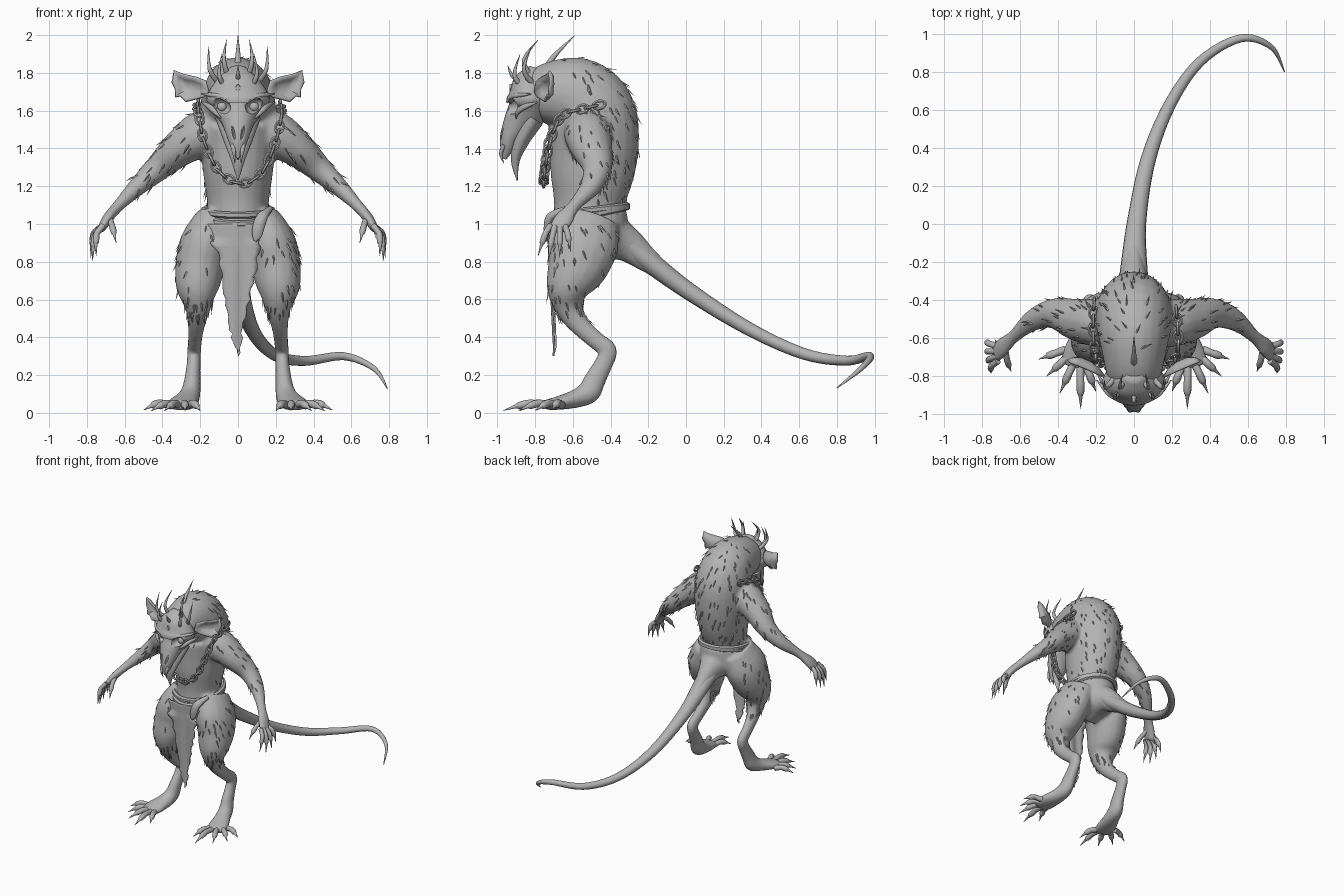
import bpy, bmesh, math, random
from mathutils import Vector, Matrix

random.seed(4)
X, Y, Z = Vector((1, 0, 0)), Vector((0, 1, 0)), Vector((0, 0, 1))
cube = bpy.data.objects.get("Cube")
if cube:
    bpy.data.objects.remove(cube)

grey = bpy.data.materials.new("plain_grey")
grey.use_nodes = True
grey.diffuse_color = (0.45, 0.45, 0.45, 1)
for node in grey.node_tree.nodes:
    if node.type == 'BSDF_PRINCIPLED':
        node.inputs["Base Color"].default_value = grey.diffuse_color


def catmull(pts, steps):
    """Smooth path through points of any dimension."""
    out = []
    for i in range(len(pts) - 1):
        a, b, c, d = (pts[max(i - 1, 0)], pts[i], pts[i + 1], pts[min(i + 2, len(pts) - 1)])
        for k in range(steps):
            t = k / steps
            out.append(tuple(q + t * (r - p) / 2 + t * t * (p - 2.5 * q + 2 * r - s / 2)
                             + t ** 3 * (1.5 * (q - r) + (s - p) / 2)
                             for p, q, r, s in zip(a, b, c, d)))
    return out + [tuple(pts[-1])]


def loft(bm, pts, ref=X, segs=14, steps=4, closed=False):
    """Elliptical tube through (x, y, z, width, depth) points."""
    if steps > 1:
        pts = catmull(pts, steps)
    n, rings = len(pts), []
    for i, p in enumerate(pts):
        a = pts[i - 1] if i or closed else p
        b = pts[(i + 1) % n] if closed or i < n - 1 else p
        t = (Vector(b[:3]) - Vector(a[:3])).normalized()
        u = (ref - t * ref.dot(t)).normalized()
        v = t.cross(u)
        angles = [math.tau * k / segs for k in range(segs)]
        rings.append([bm.verts.new(Vector(p[:3]) + u * max(p[3], .001) * math.cos(g)
                                   + v * max(p[4], .001) * math.sin(g)) for g in angles])
    for i in range(n if closed else n - 1):
        r, s = rings[i], rings[(i + 1) % n]
        for k in range(segs):
            m = (k + 1) % segs
            bm.faces.new((r[k], r[m], s[m], s[k]))
    if not closed:
        bm.faces.new(rings[0])
        bm.faces.new(rings[-1])


def finish(name, bm, smooth=True):
    bmesh.ops.recalc_face_normals(bm, faces=bm.faces)
    mesh = bpy.data.meshes.new(name)
    bm.to_mesh(mesh)
    bm.free()
    mesh.materials.append(grey)
    obj = bpy.data.objects.new(name, mesh)
    bpy.context.collection.objects.link(obj)
    bpy.ops.object.select_all(action='DESELECT')
    obj.select_set(True)
    bpy.context.view_layer.objects.active = obj
    if smooth:
        bpy.ops.object.shade_smooth_by_angle(angle=math.radians(50))
    return obj


def flip(pts, s):
    return [(p[0] * s, *p[1:]) for p in pts]


def digit(bm, start, tip, bulge, radius, s):
    """Finger or toe ending in a claw."""
    a, b = Vector(start), Vector(tip)
    pts = []
    for t, lift, r in ((0, 0, 1), (.35, 1, .9), (.5, 1, .95), (.65, .8, .85), (.72, .7, .5), (1, 0, .05)):
        pts.append((*(a.lerp(b, t) + Vector(bulge) * lift), r * radius, r * radius))
    loft(bm, flip(pts, s), segs=10, steps=3)


# Body: torso with hunched neck, tail root, arms and legs fused into one skin
bm = bmesh.new()
loft(bm, [(0, -.52, .84, .1, .12), (0, -.51, .95, .185, .19), (0, -.51, 1.03, .175, .2),
          (0, -.515, 1.1, .162, .185), (0, -.5, 1.25, .182, .22), (0, -.485, 1.42, .2, .235),
          (0, -.5, 1.58, .205, .235), (0, -.575, 1.67, .19, .215), (0, -.69, 1.69, .165, .18),
          (0, -.8, 1.67, .14, .14), (0, -.86, 1.64, .09, .08)], segs=24)
loft(bm, [(0, -.5, .95, .18, .17), (0, -.4, .93, .14, .13), (0, -.31, .89, .085, .095),
          (0, -.22, .82, .058, .07), (0, -.12, .745, .045, .05)], segs=18)
arm = [(.1, -.53, 1.5, .12, .12), (.2, -.52, 1.47, .125, .125), (.31, -.5, 1.4, .11, .098),
       (.42, -.47, 1.3, .08, .072), (.53, -.505, 1.2, .058, .05), (.63, -.59, 1.1, .035, .032),
       (.69, -.645, 1.03, .052, .028), (.725, -.68, .97, .052, .022)]
leg = [(.12, -.5, 1.03, .1, .15), (.17, -.54, .9, .135, .185), (.2, -.575, .78, .132, .165),
       (.215, -.625, .66, .113, .118), (.212, -.62, .56, .07, .078), (.22, -.57, .47, .046, .056),
       (.228, -.48, .385, .037, .048), (.232, -.415, .33, .037, .05), (.235, -.437, .26, .037, .05),
       (.242, -.485, .17, .044, .058), (.25, -.515, .11, .052, .062), (.265, -.58, .075, .062, .05),
       (.295, -.68, .05, .08, .036), (.31, -.75, .04, .075, .026)]
for s in (1, -1):
    loft(bm, flip(arm, s), ref=Y, segs=16)
    loft(bm, flip(leg, s), segs=18)
body = finish("body", bm)
remesh = body.modifiers.new("fuse", 'REMESH')
remesh.mode = 'VOXEL'
remesh.voxel_size = .013
remesh.use_smooth_shade = True
relax = body.modifiers.new("relax", 'SMOOTH')
relax.iterations = 4

# Clawed fingers and toes
bm = bmesh.new()
finger_tips = [(.75, -.785, .83), (.77, -.73, .805), (.78, -.67, .82), (.78, -.61, .85)]
toe_tips = [(.5, -.71, .015), (.46, -.8, .01), (.39, -.89, .01), (.28, -.97, .01), (.2, -.88, .01)]
for s in (1, -1):
    for k, tip in enumerate(finger_tips):
        digit(bm, (.715, -.72 + k * .026, .99), tip, (.018, 0, .02), .018, s)
    digit(bm, (.68, -.65, 1.03), (.645, -.775, .9), (0, -.015, .01), .018, s)
    for k, tip in enumerate(toe_tips):
        digit(bm, (.36 - k * .026, -.66 - min(k, 3) * .025, .04), tip, (0, 0, .02), .022, s)
finish("fingers_and_toes", bm)

# Tail
bm = bmesh.new()
loft(bm, [(0, -.3, .885, .06, .08), (0, -.22, .82, .058, .07),
          (.015, .02, .64, .046, .05), (.075, .34, .44, .036, .04), (.19, .63, .31, .031, .032),
          (.35, .855, .275, .026, .026), (.56, .975, .3, .021, .021),
          (.72, .93, .235, .014, .014), (.79, .8, .13, .003, .003)], ref=Z, segs=16, steps=6)
finish("tail", bm)

# Skull mask with carved eye sockets and nostrils
bm = bmesh.new()
loft(bm, [(0, -.8, 1.83, .04, .03), (0, -.82, 1.76, .115, .09), (0, -.83, 1.69, .16, .105),
          (0, -.835, 1.65, .165, .118), (0, -.845, 1.6, .13, .11), (0, -.89, 1.54, .088, .08),
          (0, -.935, 1.46, .058, .053), (0, -.95, 1.4, .036, .036), (0, -.965, 1.345, .006, .012)],
     segs=28)
mask = finish("skull_mask", bm)


def ellipsoid(bm, place, size, tilt=0):
    m = Matrix.Translation(place) @ Matrix.Rotation(tilt, 4, 'Y') @ Matrix.Diagonal((*size, 1))
    bmesh.ops.create_uvsphere(bm, u_segments=16, v_segments=10, radius=1, matrix=m)


bm = bmesh.new()
for s in (1, -1):
    ellipsoid(bm, (s * .088, -.93, 1.625), (.052, .06, .04), -.5 * s)
    ellipsoid(bm, (s * .026, -.985, 1.49), (.008, .025, .045), .2 * s)
cutter = finish("socket_cutter", bm)
cutter.hide_render = True
carve = mask.modifiers.new("carve", 'BOOLEAN')
carve.operation = 'DIFFERENCE'
carve.object = cutter
bpy.context.view_layer.objects.active = mask
bpy.ops.object.modifier_apply(modifier=carve.name)
bpy.data.objects.remove(cutter)

# Brows, cheek spurs, eyes, teeth, jaw and forehead gem
bm = bmesh.new()
loft(bm, [(0, -.81, 1.56, .12, .06), (0, -.87, 1.45, .08, .045), (0, -.905, 1.34, .038, .025),
          (0, -.895, 1.23, .003, .003)])
loft(bm, [(0, -.89, 1.72, .022, .03), (0, -.935, 1.72, .016, .022)], segs=4, steps=1)
for s in (1, -1):
    ellipsoid(bm, (s * .085, -.868, 1.62), (.027, .027, .027))
    loft(bm, flip([(.045, -.93, 1.64, .005, .005), (.085, -.915, 1.672, .013, .016),
                   (.135, -.885, 1.682, .013, .016), (.195, -.82, 1.69, .003, .003)], s),
         ref=Z, segs=10)
    loft(bm, flip([(.19, -.79, 1.645, .004, .004), (.15, -.86, 1.62, .016, .013),
                   (.12, -.895, 1.59, .012, .01), (.09, -.9, 1.56, .003, .003)], s),
         ref=Z, segs=10)
    loft(bm, flip([(.028, -.965, 1.42, .014, .014), (.02, -.982, 1.37, .009, .009),
                   (.016, -.965, 1.32, .001, .001)], s), segs=8)
finish("face_details", bm)

# Crown of horns
bm = bmesh.new()
loft(bm, [(0, -.74, 1.82, .02, .02), (0, -.7, 1.89, .014, .014), (0, -.59, 2, .001, .001)], segs=10)
horns = [[(.05, -.82, 1.77), (.075, -.86, 1.87), (.06, -.785, 1.975)],
         [(.1, -.81, 1.74), (.15, -.86, 1.82), (.155, -.82, 1.94)],
         [(.065, -.86, 1.72), (.1, -.91, 1.79), (.085, -.88, 1.9)],
         [(0, -.86, 1.75), (0, -.92, 1.785), (0, -.945, 1.84)]]
for s in (1, -1):
    for horn in horns[:3] if s < 0 else horns:
        loft(bm, flip([(*p, r, r) for p, r in zip(horn, (.017, .011, .001))], s), segs=8)
finish("horns", bm)

# Cupped ears
bm = bmesh.new()
rim = [(.15, 1.7), (.17, 1.76), (.22, 1.78), (.29, 1.795), (.34, 1.815), (.352, 1.75),
       (.335, 1.715), (.332, 1.67), (.305, 1.675), (.275, 1.645), (.22, 1.66), (.18, 1.67)]
for s in (1, -1):
    rings = []
    for scale, depth in ((1, 0), (.7, .03), (.3, .045)):
        spots = [(.25 + (x - .25) * scale, 1.72 + (z - 1.72) * scale) for x, z in rim]
        rings.append([bm.verts.new((x * s, -.8 + (x - .15) * .42 + depth, z)) for x, z in spots])
    for r, q in zip(rings, rings[1:]):
        for k in range(len(r)):
            bm.faces.new((r[k - 1], r[k], q[k], q[k - 1]))
    bm.faces.new(rings[-1])
ears = finish("ears", bm)
ears.modifiers.new("thickness", 'SOLIDIFY').thickness = .012


def oval(bm, centre, u, v, radius, dip=0, count=12):
    pts = []
    for k in range(count):
        g = math.tau * k / count
        p = centre + u * math.cos(g) + v * math.sin(g) + Z * dip * math.sin(g)
        pts.append((*p, radius, radius))
    loft(bm, pts, ref=u.cross(v).normalized(), segs=6, steps=1, closed=True)


# Neck chain of alternating links
bm = bmesh.new()
path = catmull([(-.21, -.42, 1.64), (-.215, -.55, 1.61), (-.205, -.665, 1.57), (-.18, -.725, 1.44),
                (-.1, -.75, 1.28), (.02, -.755, 1.215), (.13, -.75, 1.28), (.2, -.72, 1.44),
                (.23, -.66, 1.57), (.23, -.55, 1.61), (.22, -.42, 1.64)], 24)
last, turn = None, 0
for p, q in zip(path, path[1:]):
    p, q = Vector(p), Vector(q)
    if last is None or (p - last).length > .044:
        t = (q - p).normalized()
        w = t.cross(Y if abs(t.y) < .8 else X).normalized()
        w = t.cross(w) if turn % 2 else w
        oval(bm, p, t * .033, w * .021, .0085)
        last, turn = p, turn + 1
finish("neck_chain", bm)

# Rope belt with hanging knot
bm = bmesh.new()
for z, dip in ((1.045, .045), (1.072, .026)):
    oval(bm, Vector((0, -.515, z)), X * .18, Y * .203, .018, dip, 32)
loft(bm, [(.17, -.64, 1.08, .015, .015), (.13, -.715, 1.04, .03, .024), (.11, -.735, .99, .032, .02),
          (.1, -.74, .94, .026, .012), (.09, -.74, .91, .008, .006)], segs=10)
finish("rope_belt", bm)

# Ragged loincloth
bm = bmesh.new()
shape = catmull([(1, -.16, .14), (.94, -.165, .125), (.85, -.11, .11), (.72, -.09, .09),
                 (.6, -.075, .06), (.48, -.055, .03), (.4, -.03, .025), (.3, 0, .006)], 4)
rows = []
for z, left, right in shape:
    left, right = left + random.uniform(-.01, .012), right + random.uniform(-.012, .01)
    xs = [left + (right - left) * k / 8 for k in range(9)]
    rows.append([bm.verts.new((x, -.735 + .05 * (1.04 - z) + 1.5 * x * x * (z > .9)
                               + .006 * math.sin(x * 60), z)) for x in xs])
for r, q in zip(rows, rows[1:]):
    for k in range(8):
        bm.faces.new((r[k], r[k + 1], q[k + 1], q[k]))
cloth = finish("loincloth", bm)
cloth.modifiers.new("thickness", 'SOLIDIFY').thickness = .01


# Fur tufts scattered on back, arms and thighs
def fur_chance(c, n):
    side = abs(c.x)
    out = n.x * (1 if c.x > 0 else -1)
    if side > .24 and c.z > 1.1:
        return 0 if side > .55 else (.035 if side > .43 else .022)
    if c.z > 1.1 and c.y > -.72:
        return .035 if c.z < 1.2 and n.y > -.3 else (.022 if n.y > -.1 or n.z > .6 else 0)
    if .5 < c.z < .6 and side > .1:
        return .08
    return .024 if .5 < c.z < 1 and side > .12 and (out > .3 or n.y < -.8) else 0


bm = bmesh.new()
skin = body.evaluated_get(bpy.context.evaluated_depsgraph_get()).to_mesh()
for face in skin.polygons:
    c, n = face.center, face.normal
    if random.random() < fur_chance(c, n):
        on_arm = abs(c.x) > .24 and c.z > 1.1
        flow = Vector((math.copysign(.6, c.x) if on_arm else random.uniform(-.2, .2), .3, -1))
        d = (flow - n * flow.dot(n)).normalized() * .95 + n * random.uniform(.15, .38)
        w = n.cross(d).normalized() * random.uniform(.006, .009)
        root = c - n * .006
        tip = bm.verts.new(c + d * random.uniform(.035, .065))
        base = [bm.verts.new(p) for p in (root - w, root + w, c + n * .003)]
        for k in range(3):
            bm.faces.new((base[k - 1], base[k], tip))
        bm.faces.new(base)
finish("fur_tufts", bm, smooth=False)
